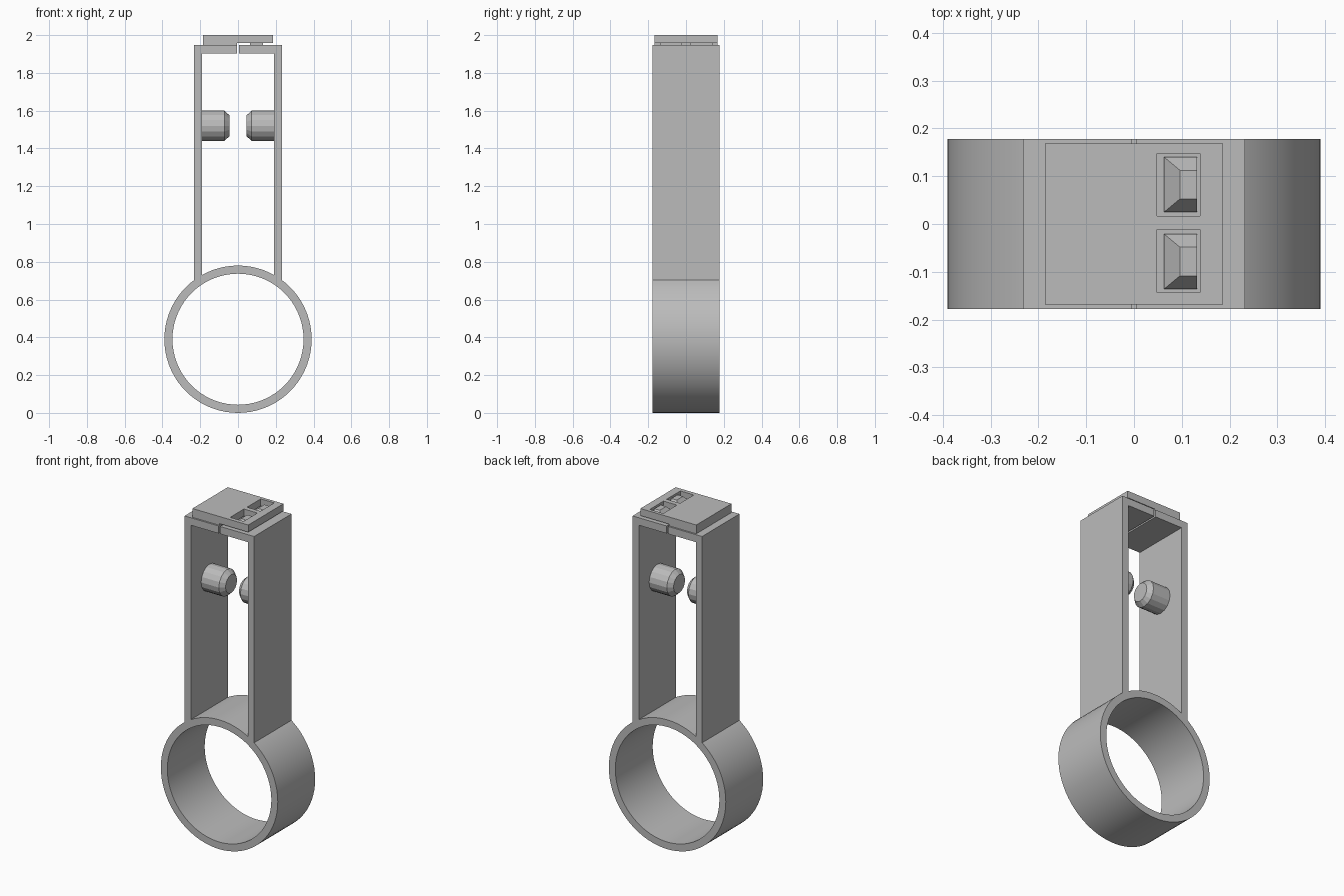
import bpy, bmesh, math
from mathutils import Matrix

default = bpy.data.objects.get("Cube")
if default:
    bpy.data.objects.remove(default, do_unlink=True)

grey = bpy.data.materials.new("plain grey")
grey.use_nodes = True
COLOUR = (0.5, 0.5, 0.5, 1)
grey.diffuse_color = COLOUR
grey.node_tree.nodes["Principled BSDF"].inputs["Base Color"].default_value = COLOUR

HALF_DEPTH = 0.178
RING_Z, RING_OUT, RING_IN = 0.39, 0.39, 0.347
ARM_OUT, ARM_IN, GAP = 0.232, 0.19, 0.005
ARM_TOP, ARM_UNDER = 1.947, 1.902
CAP_X, CAP_BOTTOM, CAP_TOP = 0.186, 1.957, 2.0


def finish(name, bm, smooth=False):
    bmesh.ops.recalc_face_normals(bm, faces=bm.faces[:])
    mesh = bpy.data.meshes.new(name)
    bm.to_mesh(mesh)
    bm.free()
    mesh.materials.append(grey)
    obj = bpy.data.objects.new(name, mesh)
    bpy.context.collection.objects.link(obj)
    if smooth:
        bpy.ops.object.select_all(action="DESELECT")
        obj.select_set(True)
        bpy.context.view_layer.objects.active = obj
        bpy.ops.object.shade_smooth_by_angle(angle=math.radians(30))
    return obj


def extrude(bm, faces, offset):
    """Thicken flat faces into a closed solid."""
    result = bmesh.ops.extrude_face_region(bm, geom=faces, use_keep_orig=True)
    verts = [g for g in result["geom"] if isinstance(g, bmesh.types.BMVert)]
    bmesh.ops.translate(bm, verts=verts, vec=offset)


def arm(name, side):
    """Upright strip with an inward lip, its foot let into the ring."""
    profile = [(ARM_OUT, 0.70), (ARM_OUT, ARM_TOP), (GAP, ARM_TOP),
               (GAP, ARM_UNDER), (ARM_IN, ARM_UNDER), (ARM_IN, 0.725)]
    bm = bmesh.new()
    face = bm.faces.new([bm.verts.new((side * x, -HALF_DEPTH, z)) for x, z in profile])
    extrude(bm, [face], (0, 2 * HALF_DEPTH, 0))
    finish(name, bm)


def peg(name, side):
    """Short sixteen-sided rod with a chamfered inner end."""
    bm = bmesh.new()
    stations = [(ARM_IN, 0.08), (0.072, 0.08), (0.045, 0.055)]
    rings = []
    for x, radius in stations:
        angles = [math.tau * i / 16 for i in range(16)]
        rings.append([bm.verts.new((side * x, radius * math.cos(a), 1.52 + radius * math.sin(a)))
                      for a in angles])
    for a, b in zip(rings, rings[1:]):
        for i in range(16):
            j = (i + 1) % 16
            bm.faces.new((a[i], a[j], b[j], b[i]))
    bm.faces.new(rings[0])
    bm.faces.new(rings[-1])
    finish(name, bm)


def catch(name, y):
    """Tooth sloped on three sides and upright on the right."""
    levels = [(ARM_TOP, 0.063, 0.0575), (CAP_BOTTOM, 0.063, 0.0575), (1.992, 0.096, 0.03)]
    bm = bmesh.new()
    rings = [[bm.verts.new(p) for p in ((x, y - h, z), (0.132, y - h, z),
                                        (0.132, y + h, z), (x, y + h, z))]
             for z, x, h in levels]
    for a, b in zip(rings, rings[1:]):
        for i in range(4):
            j = (i + 1) % 4
            bm.faces.new((a[i], a[j], b[j], b[i]))
    bm.faces.new(rings[0])
    bm.faces.new(rings[-1])
    finish(name, bm)


# Open ring band
bm = bmesh.new()
SEGMENTS = 72
loops = []
for radius in (RING_OUT, RING_IN):
    loops.append([bm.verts.new((radius * math.sin(math.tau * i / SEGMENTS), -HALF_DEPTH,
                                RING_Z + radius * math.cos(math.tau * i / SEGMENTS)))
                  for i in range(SEGMENTS)])
outer, inner = loops
faces = []
for i in range(SEGMENTS):
    j = (i + 1) % SEGMENTS
    faces.append(bm.faces.new((outer[i], outer[j], inner[j], inner[i])))
extrude(bm, faces, (0, 2 * HALF_DEPTH, 0))
finish("ring_band", bm, smooth=True)

# Mirrored arms and pegs
for label, side in (("left", 1), ("right", -1)):
    arm(label + "_arm", side)
    peg(label + "_peg", side)

# Latch plate with two openings
bm = bmesh.new()
xs = [-CAP_X, 0.048, 0.138, CAP_X]
ys = [-0.168, -0.143, -0.012, 0.017, 0.148, 0.168]
grid = [[bm.verts.new((x, y, CAP_BOTTOM)) for y in ys] for x in xs]
cells = []
for i in range(len(xs) - 1):
    for j in range(len(ys) - 1):
        if i == 1 and j in (1, 3):
            continue
        cells.append(bm.faces.new((grid[i][j], grid[i + 1][j],
                                   grid[i + 1][j + 1], grid[i][j + 1])))
extrude(bm, cells, (0, 0, CAP_TOP - CAP_BOTTOM))
finish("latch_plate", bm)

# Spacer fixing the latch plate to the right arm
bm = bmesh.new()
size = (CAP_X - GAP, 0.336, CAP_BOTTOM - ARM_TOP)
place = Matrix.Translation((-(CAP_X + GAP) / 2, 0, (CAP_BOTTOM + ARM_TOP) / 2))
bmesh.ops.create_cube(bm, size=1, matrix=place @ Matrix.Diagonal((*size, 1)))
finish("latch_spacer", bm)

# Catches standing in the openings
catch("back_catch", 0.0825)
catch("front_catch", -0.0785)
